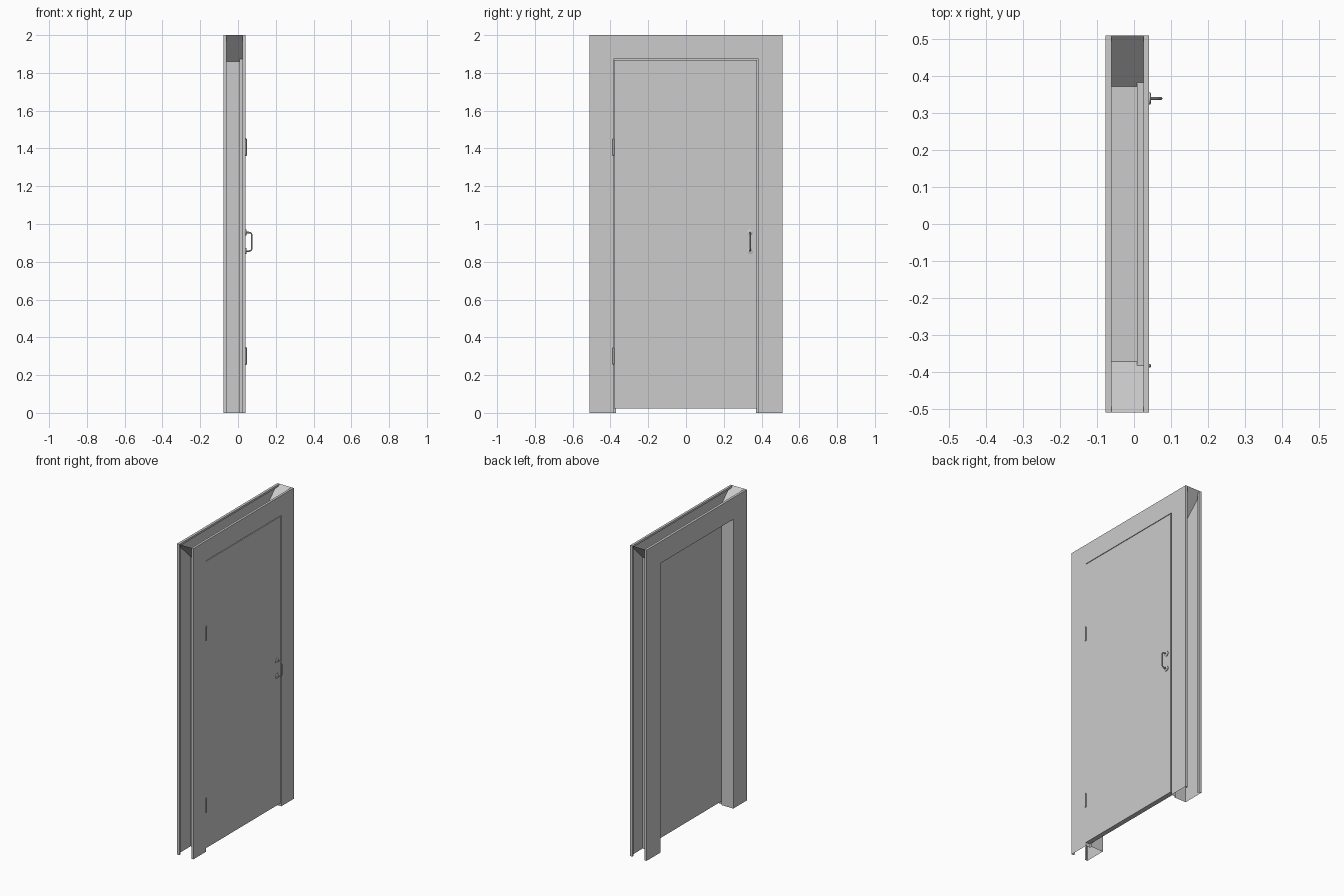
import bpy, bmesh, math
from mathutils import Vector, Matrix

if "Cube" in bpy.data.objects:
    bpy.data.objects.remove(bpy.data.objects["Cube"])

grey = bpy.data.materials.new("painted_steel_grey")
grey.diffuse_color = (0.6, 0.6, 0.6, 1)
grey.use_nodes = True
grey.node_tree.nodes["Principled BSDF"].inputs["Base Color"].default_value = grey.diffuse_color


def add_mesh(name, bm):
    me = bpy.data.meshes.new(name)
    bm.to_mesh(me)
    bm.free()
    me.materials.append(grey)
    ob = bpy.data.objects.new(name, me)
    bpy.context.collection.objects.link(ob)
    return ob


def smooth(ob):
    bpy.ops.object.select_all(action='DESELECT')
    ob.select_set(True)
    bpy.context.view_layer.objects.active = ob
    bpy.ops.object.shade_smooth_by_angle(angle=math.radians(35))


def lathe(name, rings, centre, axis, sides=16):
    """Stack of (distance, radius) rings around an axis, capped at both ends."""
    bm = bmesh.new()
    rot = Vector((0, 0, 1)).rotation_difference(Vector(axis)).to_matrix().to_4x4()
    loops = []
    for h, r in rings:
        loops.append([bm.verts.new((r * math.cos(2 * math.pi * i / sides),
                                    r * math.sin(2 * math.pi * i / sides), h))
                      for i in range(sides)])
    for a, b in zip(loops, loops[1:]):
        for i in range(sides):
            j = (i + 1) % sides
            bm.faces.new((a[i], a[j], b[j], b[i]))
    bm.faces.new(loops[0][::-1])
    bm.faces.new(loops[-1])
    bm.transform(Matrix.Translation(centre) @ rot)
    ob = add_mesh(name, bm)
    smooth(ob)


# Frame: folded sheet profile (x, inset from outer edge) swept round the opening
HALF, TOP = 0.51, 2.0
profile = [(-0.061, 0.013), (-0.061, 0), (-0.077, 0), (-0.077, 0.139),
           (0.008, 0.139), (0.008, 0.127), (0.04, 0.127), (0.04, 0),
           (0.025, 0), (0.025, 0.013)]
bm = bmesh.new()
rows = []
for x, d in profile:
    y, z = HALF - d, TOP - d
    rows.append([bm.verts.new(p) for p in
                 ((x, -y, 0), (x, -y, z), (x, y, z), (x, y, 0))])
for a, b in zip(rows, rows[1:]):
    for k in range(3):
        bm.faces.new((a[k], a[k + 1], b[k + 1], b[k]))
add_mesh("door_frame", bm)

# Mitre plates closing the channel diagonally at the two top corners
for name, side in (("left_mitre_plate", -1), ("right_mitre_plate", 1)):
    bm = bmesh.new()
    vs = [bm.verts.new((x, side * (HALF - d), TOP - d)) for x, d in profile[2:8]]
    f = bm.faces.new(vs)
    f.normal_update()
    if f.normal.z < 0:
        f.normal_flip()
    add_mesh(name, bm)

# Door leaf, flush with the frame front and resting against the stop
lo, hi = Vector((0.009, -0.382, 0.023)), Vector((0.04, 0.375, 1.869))
bm = bmesh.new()
bmesh.ops.create_cube(bm, size=1)
bm.transform(Matrix.Translation((lo + hi) / 2) @ Matrix.Diagonal((*(hi - lo), 1)))
add_mesh("door_leaf", bm)

# Hinge barrels with tapered tips
for name, z in (("lower_hinge", 0.254), ("upper_hinge", 1.36)):
    lathe(name, [(0, 0.002), (0.004, 0.005), (0.09, 0.005), (0.094, 0.002)],
          (0.0415, -0.383, z), (0, 0, 1), 12)

# Pull handle: round rosettes and a bent bar
HY, Z0, Z1 = 0.339, 0.857, 0.955
for name, z in (("lower_rosette", Z0), ("upper_rosette", Z1)):
    lathe(name, [(0, 0.016), (0.004, 0.016), (0.006, 0.012)],
          (0.04, HY, z), (1, 0, 0), 20)

R, XO = 0.014, 0.073
path = [(0.042, Z0)]
for cz, start in ((Z0 + R, -90), (Z1 - R, 0)):
    for s in range(5):
        t = math.radians(start + 22.5 * s)
        path.append((XO - R + R * math.cos(t), cz + R * math.sin(t)))
path.append((0.042, Z1))
cu = bpy.data.curves.new("handle_bar", 'CURVE')
cu.dimensions = '3D'
cu.bevel_depth = 0.004
cu.bevel_resolution = 2
sp = cu.splines.new('POLY')
sp.points.add(len(path) - 1)
for p, (x, z) in zip(sp.points, path):
    p.co = (x, HY, z, 1)
cu.materials.append(grey)
bar = bpy.data.objects.new("handle_bar", cu)
bpy.context.collection.objects.link(bar)
bpy.ops.object.select_all(action='DESELECT')
bar.select_set(True)
bpy.context.view_layer.objects.active = bar
bpy.ops.object.convert(target='MESH')
smooth(bpy.context.view_layer.objects.active)
